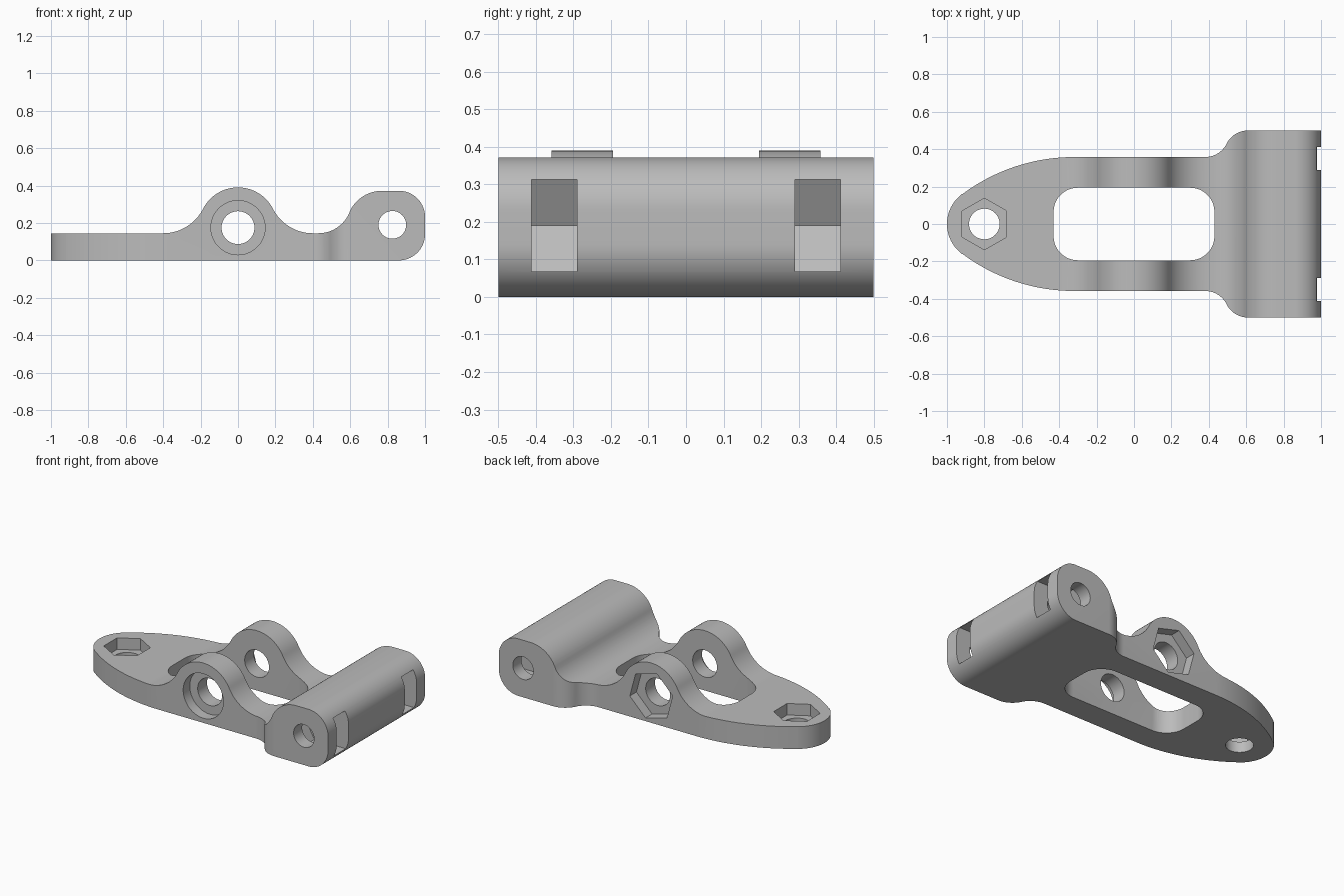
import bpy
import bmesh
from math import sin, cos, radians, atan2, hypot, degrees
from mathutils import Vector

cube = bpy.data.objects.get("Cube")
if cube:
    bpy.data.objects.remove(cube, do_unlink=True)

grey = bpy.data.materials.new("mid_grey")
grey.use_nodes = True
grey.diffuse_color = (0.5, 0.5, 0.5, 1)
grey.node_tree.nodes["Principled BSDF"].inputs["Base Color"].default_value = (0.5, 0.5, 0.5, 1)


def arc(cx, cy, r, start, end, steps=20):
    """Points on an arc, angles in degrees."""
    angles = [radians(start + (end - start) * i / steps) for i in range(steps + 1)]
    return [(cx + r * cos(a), cy + r * sin(a)) for a in angles]


def polygon(cx, cy, r, sides, turn=0):
    return arc(cx, cy, r, turn, turn + 360, sides)[:-1]


def heading(a, b):
    return degrees(atan2(b[1] - a[1], b[0] - a[0]))


def prism(name, outline, low, high, axis):
    """Extrude an outline along z (drawn in x, y) or along y (drawn in x, z)."""
    bm = bmesh.new()
    place = (lambda u, v: (u, v, low)) if axis == "z" else (lambda u, v: (u, low, v))
    points = []
    for p in outline:
        if not points or hypot(p[0] - points[-1][0], p[1] - points[-1][1]) > 1e-4:
            points.append(p)
    face = bm.faces.new([bm.verts.new(place(*p)) for p in points])
    moved = bmesh.ops.extrude_face_region(bm, geom=[face])["geom"]
    shift = Vector((0, 0, high - low) if axis == "z" else (0, high - low, 0))
    bmesh.ops.translate(bm, vec=shift, verts=[g for g in moved if isinstance(g, bmesh.types.BMVert)])
    bmesh.ops.recalc_face_normals(bm, faces=bm.faces)
    mesh = bpy.data.meshes.new(name)
    bm.to_mesh(mesh)
    bm.free()
    mesh.materials.append(grey)
    obj = bpy.data.objects.new(name, mesh)
    bpy.context.collection.objects.link(obj)
    return obj


def combine(target, tool, operation):
    """Apply a boolean and discard the tool."""
    tool.hide_render = True
    mod = target.modifiers.new("cut", "BOOLEAN")
    mod.operation, mod.object, mod.solver = operation, tool, "EXACT"
    bpy.context.view_layer.objects.active = target
    bpy.ops.object.modifier_apply(modifier=mod.name)
    bpy.data.objects.remove(tool, do_unlink=True)


# Side profile: flat plate, lug hump, valley and clevis barrel
plate = 0.145
hump, hump_r = (0, 0.18), 0.21
dip_a, dip_r = (0.4, 0.384), 0.239
dip_b, dip_br = (0.43, 0.324), 0.179
barrel, barrel_r = (0.77, 0.182), 0.19
rise = heading(hump, dip_a)
climb = heading(dip_b, barrel)
side = [(-1.1, 0), (-1.1, plate)]
side += arc(-dip_a[0], dip_a[1], dip_r, -90, -rise)
side += arc(*hump, hump_r, 180 - rise, rise, 40)
side += arc(*dip_a, dip_r, 180 + rise, 270)
side += arc(*dip_b, dip_br, 270, 360 + climb)
side += arc(*barrel, barrel_r, 180 + climb, 90)
side += arc(0.86, 0.232, 0.14, 90, 0)
side += arc(0.86, 0.14, 0.14, 0, -90)
body = prism("pivot_bracket", side, -0.6, 0.6, "y")

# Plan outline: round nose, bowed flanks, flared shoulders
nose, flank = (-0.8, 0), (-0.32, -0.642)
lean = heading(flank, nose)
flare_r = 0.129
inner, outer = (0.38, 0.358 + flare_r), (0.61, 0.5 - flare_r)
bend = heading(inner, outer)
half = arc(*nose, 0.2, 180, lean, 10)
half += arc(*flank, 1.0, lean, 90, 24)
half += arc(*inner, flare_r, -90, bend, 12)
half += arc(*outer, flare_r, 180 + bend, 90, 12)
half.append((1.1, 0.5))
plan = half + [(x, -y) for x, y in reversed(half[1:])]
combine(body, prism("plan_outline", plan, -0.1, 0.6, "z"), "INTERSECT")

# Rounded window between the two lugs
wx, wy, wr = 0.43, 0.194, 0.13
window = []
for sx, sy, a in ((1, 1, 0), (-1, 1, 90), (-1, -1, 180), (1, -1, 270)):
    window += arc(sx * (wx - wr), sy * (wy - wr), wr, a, a + 90, 12)
combine(body, prism("window_cut", window, -0.1, 0.6, "z"), "DIFFERENCE")

# Bolt holes with their round and hexagonal recesses
lug, pin = (0, 0.175), (0.825, 0.19)
cuts = [
    ("nose_hole", polygon(*nose, 0.082, 40), -0.1, 0.3, "z"),
    ("nose_nut_recess", polygon(*nose, 0.138, 6, 30), 0.07, 0.3, "z"),
    ("lug_hole", polygon(*lug, 0.088, 40), -0.6, 0.6, "y"),
    ("lug_head_recess", polygon(*lug, 0.145, 48), -0.6, -0.29, "y"),
    ("lug_nut_recess", polygon(*lug, 0.16, 6, 45), 0.29, 0.6, "y"),
    ("pin_hole", polygon(*pin, 0.074, 40), -0.6, 0.6, "y"),
]
# Nut slots opening on the barrel's outer side
slot_r = 0.1415
slot = [(1.1, 0.0655), (1.1, 0.3105)] + arc(*pin, slot_r, 60, 300, 4)
slot[0], slot[1] = (1.1, slot[-1][1]), (1.1, slot[2][1])
cuts += [("nut_slot", slot, min(s * 0.29, s * 0.412), max(s * 0.29, s * 0.412), "y") for s in (-1, 1)]
for cut in cuts:
    combine(body, prism(*cut), "DIFFERENCE")

# Smooth the curves, keep machined edges crisp
bpy.ops.object.select_all(action="DESELECT")
body.select_set(True)
bpy.context.view_layer.objects.active = body
bpy.ops.object.shade_smooth_by_angle(angle=radians(25))
